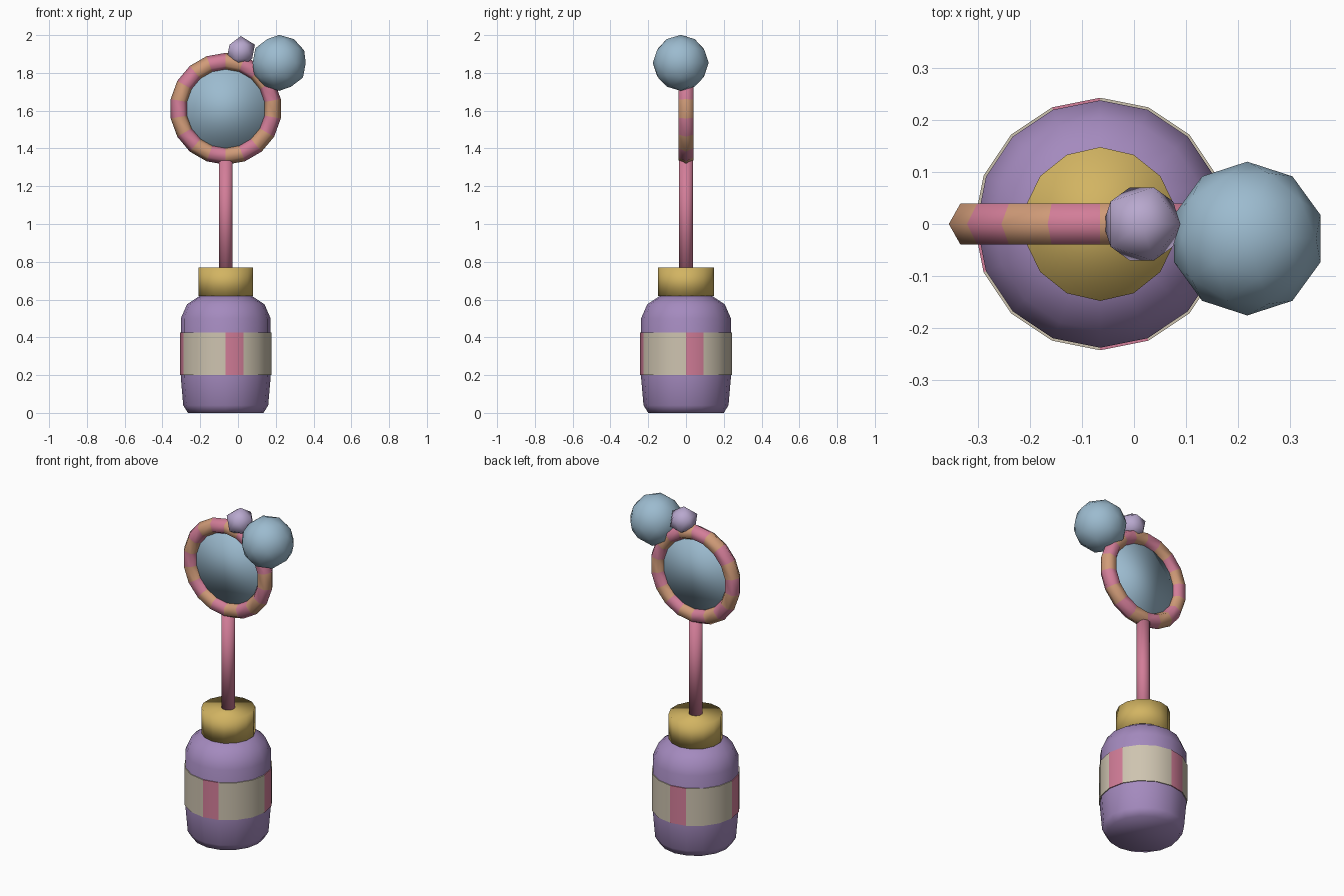
import bpy, bmesh
from math import cos, sin, pi, radians
from mathutils import Matrix

old = bpy.data.objects.get("Cube")
if old:
    bpy.data.objects.remove(old, do_unlink=True)

AXIS_X = -0.065     # shared axis of bottle, cap, stick and hoop
HOOP_Z = 1.61


def material(name, *srgb):
    lin = [((c / 255 + 0.055) / 1.055) ** 2.4 for c in srgb] + [1]
    m = bpy.data.materials.new(name)
    m.use_nodes = True
    m.diffuse_color = lin
    bsdf = next(n for n in m.node_tree.nodes if n.type == 'BSDF_PRINCIPLED')
    bsdf.inputs["Base Color"].default_value = lin
    return m


purple = material("bottle purple", 164, 138, 190)
gold = material("cap gold", 210, 180, 98)
pink = material("wand pink", 210, 125, 152)
orange = material("wand orange", 208, 155, 120)
cream = material("label cream", 206, 196, 176)
blue = material("bubble blue", 156, 187, 207)
lilac = material("bubble lilac", 184, 168, 206)


def finish(bm, name, mats, location, turn=None, sharp=False):
    bmesh.ops.recalc_face_normals(bm, faces=bm.faces)
    if turn:
        bm.transform(turn)
    mesh = bpy.data.meshes.new(name)
    bm.to_mesh(mesh)
    bm.free()
    for m in mats:
        mesh.materials.append(m)
    obj = bpy.data.objects.new(name, mesh)
    obj.location = location
    bpy.context.collection.objects.link(obj)
    mesh.shade_smooth()
    if sharp:
        bpy.ops.object.select_all(action='DESELECT')
        obj.select_set(True)
        bpy.context.view_layer.objects.active = obj
        bpy.ops.object.shade_smooth_by_angle(angle=radians(40))
    return obj


def lathe(name, profile, sides, mats, z=0, start=0, loop=False,
          rule=lambda i: 0, turn=None, sharp=False):
    """Spin (radius, height) points; open profiles are capped at both ends."""
    bm = bmesh.new()
    cols = []
    for i in range(sides):
        a = start + 2 * pi * i / sides
        cols.append([bm.verts.new((r * cos(a), r * sin(a), h)) for r, h in profile])
    n = len(profile)
    for i in range(sides):
        a, b = cols[i], cols[(i + 1) % sides]
        for j in range(n if loop else n - 1):
            k = (j + 1) % n
            bm.faces.new((a[j], b[j], b[k], a[k])).material_index = rule(i)
    if not loop:
        for j in (0, -1):
            bm.faces.new([c[j] for c in cols])
    return finish(bm, name, mats, (AXIS_X, 0, z), turn, sharp)


def bubble(name, subdivisions, radius, mat, location):
    bm = bmesh.new()
    bmesh.ops.create_icosphere(bm, subdivisions=subdivisions, radius=radius)
    finish(bm, name, [mat], location)


# Bottle with rounded base and shoulder
lathe("bottle", [(0.2, 0), (0.225, 0.04), (0.238, 0.19), (0.238, 0.5),
                 (0.205, 0.575), (0.13, 0.625)], 16, [purple])

# Wrapped label with four stripes
lathe("label", [(0.234, 0.2), (0.243, 0.2), (0.243, 0.425), (0.234, 0.425)],
      16, [cream, pink], loop=True, sharp=True,
      rule=lambda i: 1 if i % 4 == 0 else 0)

# Cap and stick
lathe("cap", [(0.148, 0.62), (0.148, 0.77)], 14, [gold], start=pi / 2)
lathe("stick", [(0.038, 0.75), (0.038, 1.34)], 10, [pink], start=pi / 2)

# Striped hoop standing upright, with a soap film inside
upright = Matrix.Rotation(pi / 2, 4, 'X')
tube = [(0.25 + 0.046 * cos(k * pi / 3), 0.046 * sin(k * pi / 3)) for k in range(6)]
lathe("hoop", tube, 18, [pink, orange], z=HOOP_Z, start=pi / 2, loop=True,
      rule=lambda i: i % 2, turn=upright)
lathe("soap_film", [(0.22, -0.008), (0.22, 0.008)], 18, [blue], z=HOOP_Z,
      start=pi / 2, turn=upright)

# Floating bubbles
bubble("large_bubble", 2, 0.148, blue, (0.218, -0.028, 1.853))
bubble("small_bubble", 1, 0.083, lilac, (0.015, 0, 1.912))
